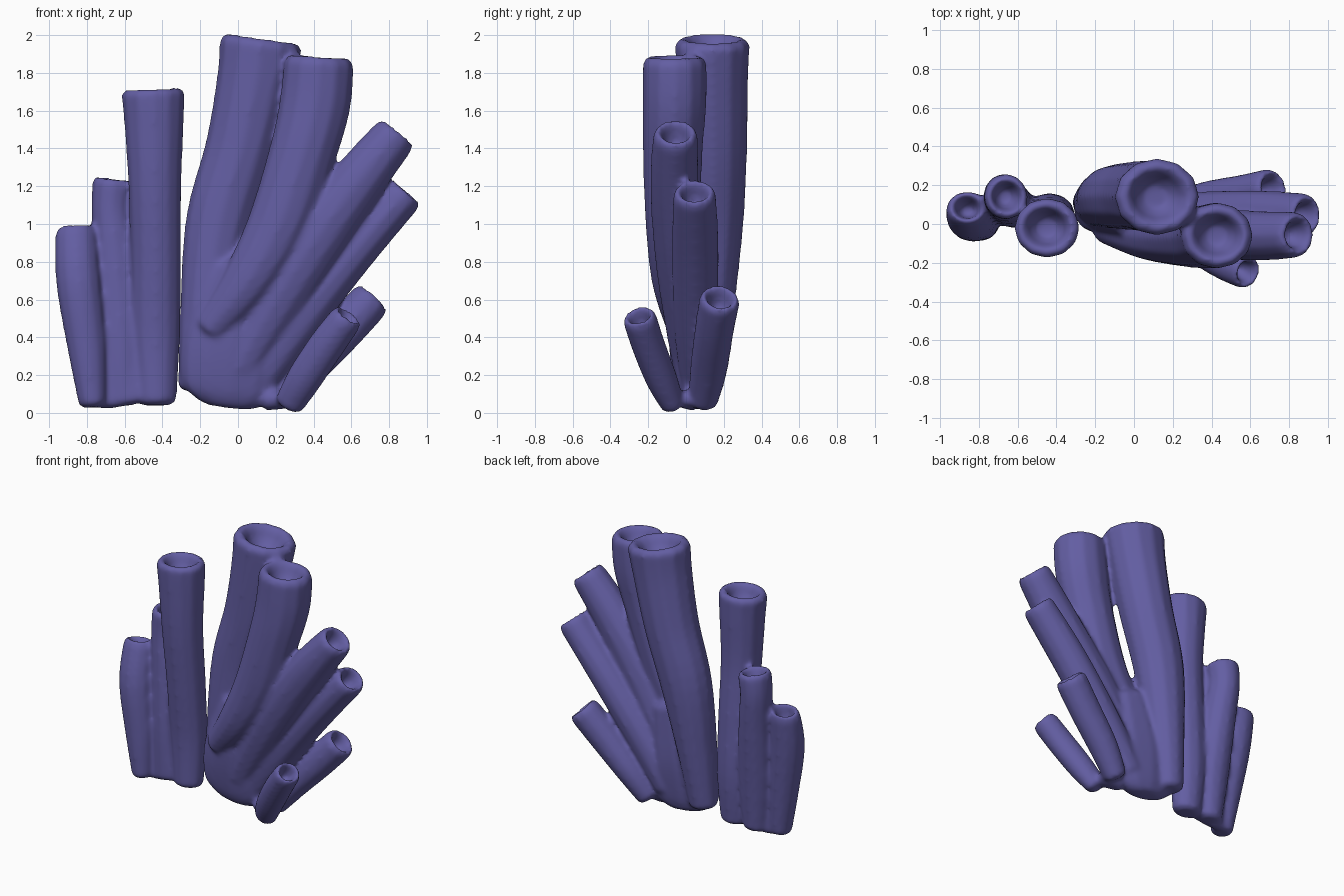
import bpy, bmesh, math
from mathutils import Vector

mat = bpy.data.materials.new("violet sponge")
mat.diffuse_color = (0.125, 0.112, 0.365, 1)
SIDES = 12


def spline(pts, steps=5):
    """Catmull-Rom resampling of (x, y, z, r_side, r_depth) points."""
    p = [pts[0]] + pts + [pts[-1]]
    out = []
    for i in range(1, len(p) - 2):
        for s in range(steps):
            t = s / steps
            out.append([0.5 * (2 * b + (c - a) * t + (2 * a - 5 * b + 4 * c - d) * t * t
                               + (3 * b - a - 3 * c + d) * t ** 3)
                        for a, b, c, d in zip(*p[i - 1:i + 3])])
    return out + [list(pts[-1])]


def tube(bm, pts, hole=True, depth=0.11):
    """Closed tube along a path, with a rounded foot and a cupped mouth."""
    path = spline(pts)
    pos = [Vector(q[:3]) for q in path]
    n = len(path)
    rows = []          # centre, tangent, radii
    for i, q in enumerate(path):
        t = (pos[min(i + 1, n - 1)] - pos[max(i - 1, 0)]).normalized()
        rows.append((pos[i], t, q[3], q[4]))
    c, t, a, b = rows[0]
    rows.insert(0, (c - t * 0.02, t, a * 0.65, b * 0.65))
    c, t, a, b = rows[-1]
    if hole:
        rows[-1] = (c - t * 0.03, t, a, b)
        rim = [(0.0, 0.9), (0.01, 0.77), (-0.02, 0.62), (-depth * 0.6, 0.5), (-depth, 0.3)]
    else:
        rim = [(0.04, 0.75), (0.06, 0.4)]
    rows += [(c + t * h, t, a * k, b * k) for h, k in rim]
    rings = []
    for c, t, a, b in rows:
        u = Vector((0, 1, 0)).cross(t).normalized()
        v = t.cross(u)
        rings.append([bm.verts.new(c + u * a * math.cos(w) + v * b * math.sin(w))
                      for w in (2 * math.pi * k / SIDES for k in range(SIDES))])
    for r0, r1 in zip(rings, rings[1:]):
        for k in range(SIDES):
            j = (k + 1) % SIDES
            bm.faces.new((r0[k], r0[j], r1[j], r1[k]))
    bm.faces.new(rings[0][::-1])
    bm.faces.new(rings[-1])


def cluster(name, tubes, solids=()):
    """Fuse several tubes into one soft, grown-together mass."""
    bm = bmesh.new()
    for pts in tubes:
        tube(bm, pts)
    for pts in solids:
        tube(bm, pts, hole=False)
    bmesh.ops.recalc_face_normals(bm, faces=bm.faces)
    me = bpy.data.meshes.new(name)
    bm.to_mesh(me)
    bm.free()
    me.materials.append(mat)
    ob = bpy.data.objects.new(name, me)
    bpy.context.collection.objects.link(ob)
    bpy.context.view_layer.objects.active = ob
    ob.select_set(True)
    rm = ob.modifiers.new("fuse", 'REMESH')
    rm.mode = 'VOXEL'
    rm.voxel_size = 0.014
    rm.use_smooth_shade = True
    sm = ob.modifiers.new("soften", 'SMOOTH')
    sm.factor = 0.5
    sm.iterations = 12
    for m in ("fuse", "soften"):
        bpy.ops.object.modifier_apply(modifier=m)
    bpy.ops.object.shade_smooth()
    ob.select_set(False)


# left group: three upright tubes
cluster("left_tubes", [
    [(-0.77, 0.0, 0.05, 0.075, 0.08), (-0.80, 0.01, 0.35, 0.105, 0.10),
     (-0.845, 0.03, 0.7, 0.12, 0.115), (-0.86, 0.085, 0.98, 0.108, 0.09)],
    [(-0.61, 0.06, 0.06, 0.09, 0.08), (-0.62, 0.08, 0.4, 0.12, 0.10),
     (-0.65, 0.12, 0.85, 0.115, 0.115), (-0.67, 0.14, 1.08, 0.108, 0.118),
     (-0.655, 0.14, 1.235, 0.115, 0.118)],
    [(-0.43, 0.04, 0.06, 0.105, 0.09), (-0.435, 0.05, 0.4, 0.13, 0.11),
     (-0.435, 0.02, 0.8, 0.135, 0.125), (-0.44, -0.015, 1.2, 0.142, 0.135),
     (-0.445, -0.02, 1.55, 0.16, 0.15), (-0.45, -0.02, 1.71, 0.172, 0.155)],
], [
    # web joining the feet
    [(-0.55, 0.04, 0.07, 0.21, 0.06), (-0.6, 0.05, 0.3, 0.17, 0.06)],
])

# main fan: two thick tubes, two slanted ones, two short ones and the shared foot
cluster("main_fan", [
    [(-0.22, 0.11, 0.13, 0.10, 0.09), (-0.175, 0.115, 0.5, 0.135, 0.135),
     (-0.10, 0.14, 1.0, 0.18, 0.165), (0.015, 0.145, 1.4, 0.19, 0.18),
     (0.09, 0.14, 1.75, 0.205, 0.19), (0.125, 0.14, 1.975, 0.222, 0.2)],
    [(-0.15, -0.01, 0.44, 0.09, 0.09), (0.05, -0.05, 0.69, 0.14, 0.13),
     (0.22, -0.07, 1.0, 0.17, 0.145), (0.35, -0.07, 1.4, 0.18, 0.16),
     (0.41, -0.06, 1.65, 0.19, 0.17), (0.43, -0.06, 1.88, 0.185, 0.17)],
    [(0.0, 0.03, 0.24, 0.12, 0.10), (0.29, -0.03, 0.74, 0.16, 0.125),
     (0.6, -0.06, 1.18, 0.145, 0.13), (0.845, -0.055, 1.485, 0.118, 0.12)],
    [(0.09, 0.06, 0.16, 0.11, 0.09), (0.3, 0.05, 0.46, 0.125, 0.115),
     (0.6, 0.05, 0.84, 0.12, 0.125), (0.89, 0.045, 1.17, 0.108, 0.115)],
    # low tube at the back
    [(0.24, 0.09, 0.06, 0.08, 0.08), (0.37, 0.12, 0.23, 0.10, 0.10),
     (0.56, 0.15, 0.44, 0.112, 0.105), (0.715, 0.18, 0.61, 0.11, 0.11)],
    # low tube at the front
    [(0.27, -0.07, 0.045, 0.08, 0.065), (0.35, -0.13, 0.18, 0.095, 0.085),
     (0.47, -0.20, 0.36, 0.097, 0.09), (0.585, -0.25, 0.515, 0.088, 0.092)],
], [
    [(-0.05, 0.06, 0.05, 0.17, 0.07), (-0.04, 0.05, 0.14, 0.26, 0.10),
     (-0.02, 0.04, 0.4, 0.27, 0.125), (0.06, 0.02, 0.75, 0.19, 0.11)],
    # bridge between the low feet
    [(0.15, 0.03, 0.07, 0.06, 0.06), (0.25, 0.01, 0.07, 0.05, 0.08)],
])
